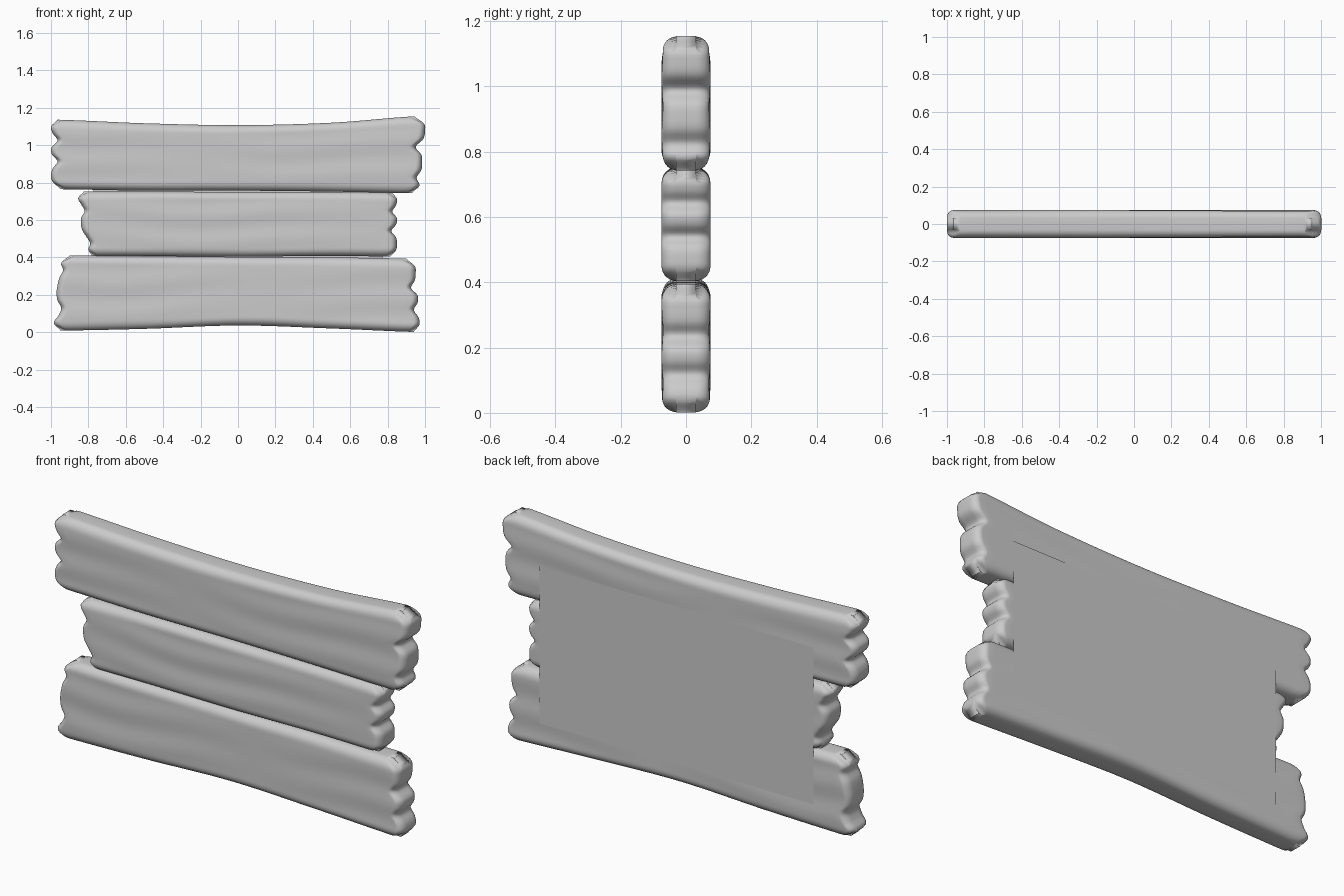
import bpy, bmesh, math

if "Cube" in bpy.data.objects:
    bpy.data.objects.remove(bpy.data.objects["Cube"])

HALF = 0.075     # half thickness of a plank
R_LONG = 0.045   # rounding along the long edges
R_END = 0.035    # rounding at the broken ends


def spline(vals, t):
    """Smooth curve through evenly spaced values, t in 0..1."""
    n = len(vals) - 1
    i = min(int(t * n), n - 1)
    f = t * n - i
    a, b = vals[max(i - 1, 0)], vals[i]
    c, d = vals[i + 1], vals[min(i + 2, n)]
    return b + 0.5 * f * (c - a + f * (2*a - 5*b + 4*c - d + f * (3*(b - c) + d - a)))


def spaced(length, radius, inner, edge=7):
    """Parameters 0..1, packed densely within the rounded borders."""
    k = radius / length
    side = [k * (1 - math.cos(math.pi / 2 * i / edge)) for i in range(edge)]
    mid = [k + (1 - 2 * k) * i / inner for i in range(inner + 1)]
    return side + mid + [1 - s for s in reversed(side)]


def plank(name, bottom, top, left, right, seed):
    height = top[len(top) // 2] - bottom[len(bottom) // 2]
    length = 2 * right[5]
    us, vs = spaced(length, R_END, 50), spaced(height, R_LONG, 32)
    bm = bmesh.new()

    def point(u, v, side):
        x0, x1 = spline(left, v), spline(right, v)
        x = x0 + (x1 - x0) * u
        s = (x + 1) / 2
        z0, z1 = spline(bottom, s), spline(top, s)
        z = z0 + (z1 - z0) * v
        # rounded border
        du, dv = min(u, 1 - u) * length, min(v, 1 - v) * height
        q = min(1, math.hypot(max(0, 1 - du / R_END), max(0, 1 - dv / R_LONG)))
        y = HALF - R_LONG * (1 - math.sqrt(1 - q * q))
        # shallow wood grain
        w = v * 15 + 1.3 * math.sin(2.3 * x + seed) + 0.5 * math.sin(6 * x + 2 * seed)
        y -= 0.0022 * (1 + math.sin(w)) * (1 - q) * abs(math.sin(1.7 * x + seed))
        return bm.verts.new((x, side * y, z))

    front = [[point(u, v, -1) for v in vs] for u in us]
    back = [[point(u, v, 1) for v in vs] for u in us]
    nu, nv = len(us), len(vs)
    for g in (front, back):
        for i in range(nu - 1):
            for j in range(nv - 1):
                bm.faces.new((g[i][j], g[i+1][j], g[i+1][j+1], g[i][j+1]))
    # side wall joining both skins
    rim = [(i, 0) for i in range(nu)] + [(nu - 1, j) for j in range(1, nv)]
    rim += [(i, nv - 1) for i in range(nu - 2, -1, -1)] + [(0, j) for j in range(nv - 2, 0, -1)]
    for (a, b), (c, d) in zip(rim, rim[1:] + rim[:1]):
        bm.faces.new((front[a][b], front[c][d], back[c][d], back[a][b]))
    bmesh.ops.recalc_face_normals(bm, faces=bm.faces)
    me = bpy.data.meshes.new(name)
    bm.to_mesh(me)
    bm.free()
    me.shade_smooth()
    ob = bpy.data.objects.new(name, me)
    bpy.context.collection.objects.link(ob)


# edges run left to right, ends run bottom to top
plank("top_plank",
      [.765, .757, .757, .752, .742], [1.137, 1.117, 1.107, 1.120, 1.157],
      [-.95, -.99, -1, -.99, -.965, -.995, -.997, -.965, -.99, -1, -.965],
      [.93, .97, .955, .98, .985, .98, .95, .99, 1, .995, .945], 0.4)
plank("middle_plank",
      [.405, .407, .404, .408, .402], [.752, .752, .750, .750, .746],
      [-.78, -.80, -.79, -.81, -.832, -.84, -.838, -.82, -.838, -.855, -.825],
      [.815, .845, .85, .845, .82, .845, .85, .825, .845, .85, .825], 1.7)
plank("bottom_plank",
      [.008, .018, .036, .020, 0], [.412, .406, .403, .400, .393],
      [-.95, -.985, -.96, -.945, -.965, -.97, -.965, -.955, -.935, -.945, -.90],
      [.94, .97, .965, .94, .96, .96, .925, .945, .95, .945, .90], 2.9)

# flat panel on the back
bpy.ops.mesh.primitive_plane_add(size=1, location=(0, 0.0765, 0.54), rotation=(-math.pi / 2, 0, 0))
panel = bpy.context.object
panel.name = "back_panel"
panel.scale = (1.545, 0.80, 1)
